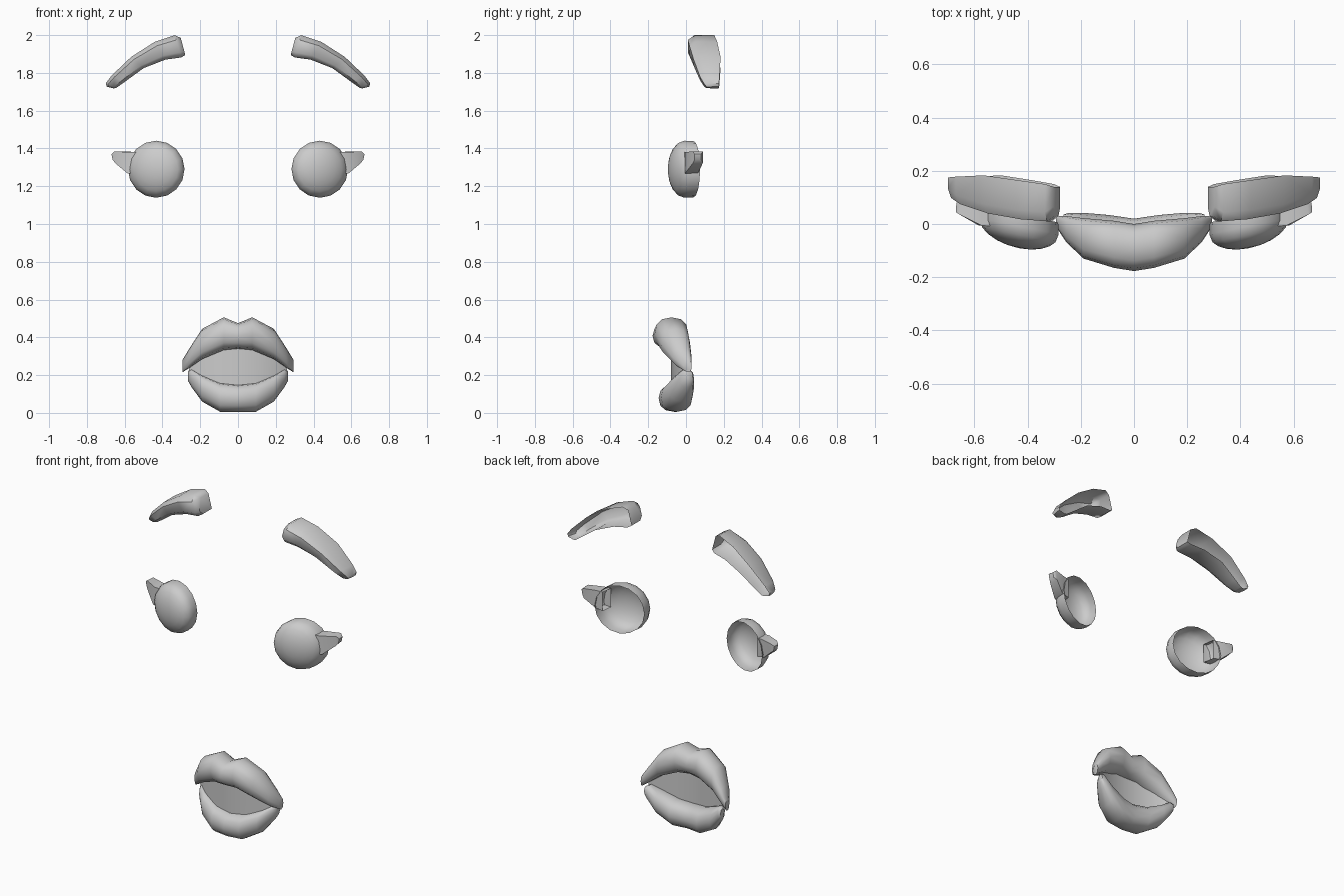
import bpy, bmesh
from math import sin, cos, pi, sqrt, radians

if "Cube" in bpy.data.objects:
    bpy.data.objects.remove(bpy.data.objects["Cube"])


def loft(name, sections, closed=True, cap_first=False, cap_last=False, angle=50):
    """Skin a list of sections built on the +x side, then mirror across x."""
    bm = bmesh.new()
    rows = [[bm.verts.new(p) for p in s] for s in sections]
    n = len(rows[0])
    for a, b in zip(rows, rows[1:]):
        for i in range(n if closed else n - 1):
            j = (i + 1) % n
            bm.faces.new((a[i], a[j], b[j], b[i]))
    if cap_first:
        bm.faces.new(rows[0])
    if cap_last:
        bm.faces.new(rows[-1])
    bmesh.ops.remove_doubles(bm, verts=bm.verts, dist=1e-4)
    bmesh.ops.recalc_face_normals(bm, faces=bm.faces)
    mesh = bpy.data.meshes.new(name)
    bm.to_mesh(mesh)
    bm.free()
    ob = bpy.data.objects.new(name, mesh)
    bpy.context.collection.objects.link(ob)
    bpy.ops.object.select_all(action='DESELECT')
    ob.select_set(True)
    bpy.context.view_layer.objects.active = ob
    bpy.ops.object.shade_smooth_by_angle(angle=radians(angle))
    m = ob.modifiers.new("mirror", 'MIRROR')
    m.use_clip = True
    m.merge_threshold = 0.001
    return ob


def spow(v, e):
    return abs(v) ** e * (1 if v >= 0 else -1)


def oval(x, yf, yb, zb, zt, n=12, e=0.85):
    """Rounded cross-section of a lip at x."""
    return [(x, (yf + yb) / 2 + (yb - yf) / 2 * spow(cos(2 * pi * i / n), e),
             (zb + zt) / 2 + (zt - zb) / 2 * spow(sin(2 * pi * i / n), e))
            for i in range(n)]


# Eyebrows: arched shells, open at the back
def brow_section(tx, tz, bx, bz, yf, yb):
    def at(t, y):
        return (tx + (bx - tx) * t, y, tz + (bz - tz) * t)
    return [at(0, yb), at(0, yf + 0.035), at(0.22, yf), at(0.78, yf),
            at(1, yf + 0.025), at(1, yb)]


brow = [(.303, 1.985, .279, 1.895, .03, .14),
        (.335, 2.0, .30, 1.882, .01, .15),
        (.44, 1.965, .385, 1.87, .018, .165),
        (.565, 1.885, .50, 1.825, .04, .183),
        (.67, 1.785, .60, 1.752, .075, .178),
        (.70, 1.745, .645, 1.72, .098, .175),
        (.695, 1.727, .66, 1.718, .11, .172)]
loft("eyebrows", [brow_section(*s) for s in brow], closed=False,
     cap_first=True, cap_last=True)


# Eyes: skewed domes with a short wall, hollow at the back
def eye_ring(r, rim=False):
    pts = []
    for i in range(16):
        u, w = r * cos(2 * pi * i / 16), r * sin(2 * pi * i / 16)
        if rim:
            y = .04 + .035 * u
        else:
            y = -.008 + .03 * u - .083 * sqrt(max(0, 1 - r * r))
        pts.append((.433 + .15 * u, y, 1.29 + .151 * w))
    return pts


loft("eyes", [eye_ring(r) for r in (0, .3, .55, .77, .92, 1)] + [eye_ring(.985, True)])

# Eyelashes: tapered wedges, open where they enter the eye
lash = [[(.525, -.01, 1.38), (.535, .06, 1.38), (.535, .06, 1.262), (.525, -.01, 1.262)],
        [(.575, -.005, 1.38), (.575, .068, 1.383), (.585, .065, 1.272), (.585, -.005, 1.268)],
        [(.655, .035, 1.385), (.65, .09, 1.384), (.645, .09, 1.325), (.648, .035, 1.32)],
        [(.67, .045, 1.37), (.668, .08, 1.37), (.662, .08, 1.34), (.664, .045, 1.34)]]
loft("eyelashes", lash, cap_last=True)

# Lips: fat tapered tubes
upper = [(0, -.177, .0, .34, .475), (.075, -.165, .012, .333, .506),
         (.19, -.13, .022, .285, .445), (.255, -.068, .03, .24, .345),
         (.293, -.01, .03, .215, .282)]
loft("upper_lip", [oval(*s) for s in upper], cap_last=True)

lower = [(0, -.145, .02, .006, .15), (.095, -.132, .034, .006, .16),
         (.19, -.09, .042, .06, .2), (.245, -.035, .042, .135, .232),
         (.265, .0, .036, .17, .222)]
loft("lower_lip", [oval(*s) for s in lower], cap_last=True)

# Mouth interior: bowed sheet between the lips
mouth = [(0, -.08, .12, .38), (.12, -.062, .13, .36),
         (.2, -.035, .16, .32), (.26, .0, .2, .25)]
loft("mouth_inside", [[(x, y, a), (x, y, b)] for x, y, a, b in mouth], closed=False)
